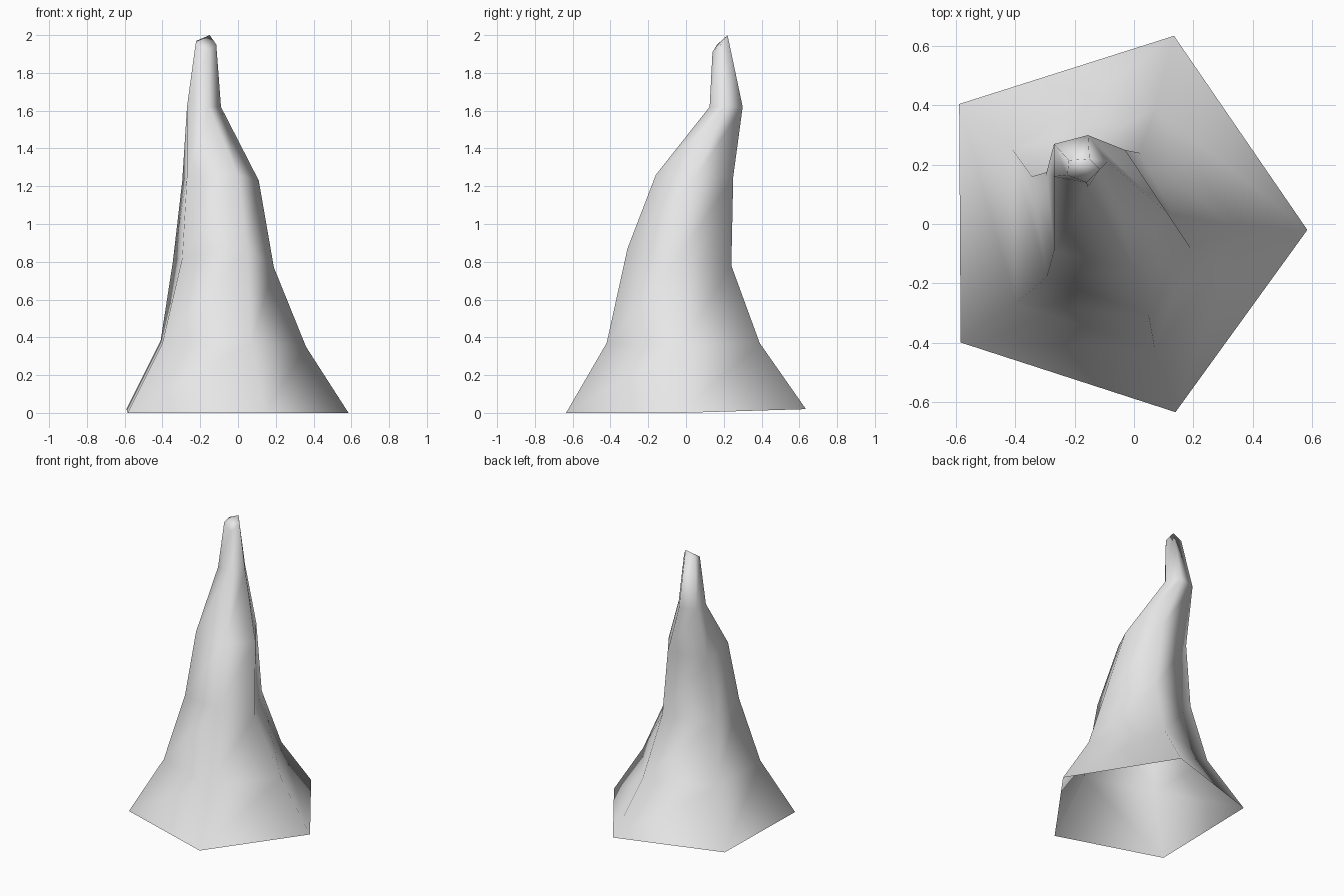
import bpy
import bmesh
from mathutils import Vector

default_cube = bpy.data.objects.get("Cube")
if default_cube:
    bpy.data.objects.remove(default_cube, do_unlink=True)


def make_material(name, colour):
    material = bpy.data.materials.new(name)
    material.use_nodes = True
    material.diffuse_color = colour
    shader = material.node_tree.nodes["Principled BSDF"]
    shader.inputs["Base Color"].default_value = colour
    return material


# Five-sided cross-sections of the bent horn, from the base to the tip.
# Corners run anticlockwise from the left side of the model.
sections = [
    [(.585, -.02, 0), (.135, .635, .02), (-.59, .405, .02), (-.585, -.4, 0), (.14, -.635, 0)],
    [(.36, -.03, .35), (.07, .39, .37), (-.41, .25, .38), (-.4, -.27, .37), (.07, -.42, .37)],
    [(.19, -.08, .77), (.02, .24, .78), (-.345, .16, .8), (-.295, -.18, .82), (.05, -.31, .87)],
    [(.11, .04, 1.23), (-.03, .25, 1.25), (-.295, .175, 1.23), (-.27, -.09, 1.25), (0, -.16, 1.26)],
    [(-.09, .21, 1.62), (-.155, .3, 1.62), (-.27, .27, 1.62), (-.27, .16, 1.62), (-.155, .125, 1.62)],
    [(-.115, .185, 1.95), (-.15, .22, 2), (-.22, .215, 1.97), (-.225, .165, 1.95), (-.16, .14, 1.91)],
]


def loft(name, rings, material):
    """Skin the rings with quads, leave the base open and close the tip."""
    bm = bmesh.new()
    loops = [[bm.verts.new(Vector(point)) for point in ring] for ring in rings]
    for lower, upper in zip(loops, loops[1:]):
        for i in range(len(lower)):
            j = (i + 1) % len(lower)
            bm.faces.new((lower[i], lower[j], upper[j], upper[i]))
    bm.faces.new(loops[-1])
    for face in bm.faces:
        face.smooth = True
    mesh = bpy.data.meshes.new(name)
    bm.to_mesh(mesh)
    bm.free()
    mesh.materials.append(material)
    part = bpy.data.objects.new(name, mesh)
    bpy.context.collection.objects.link(part)
    return part


# The single curved, tapering horn
grey = make_material("light grey", (.8, .8, .8, 1))
loft("horn", sections, grey)
